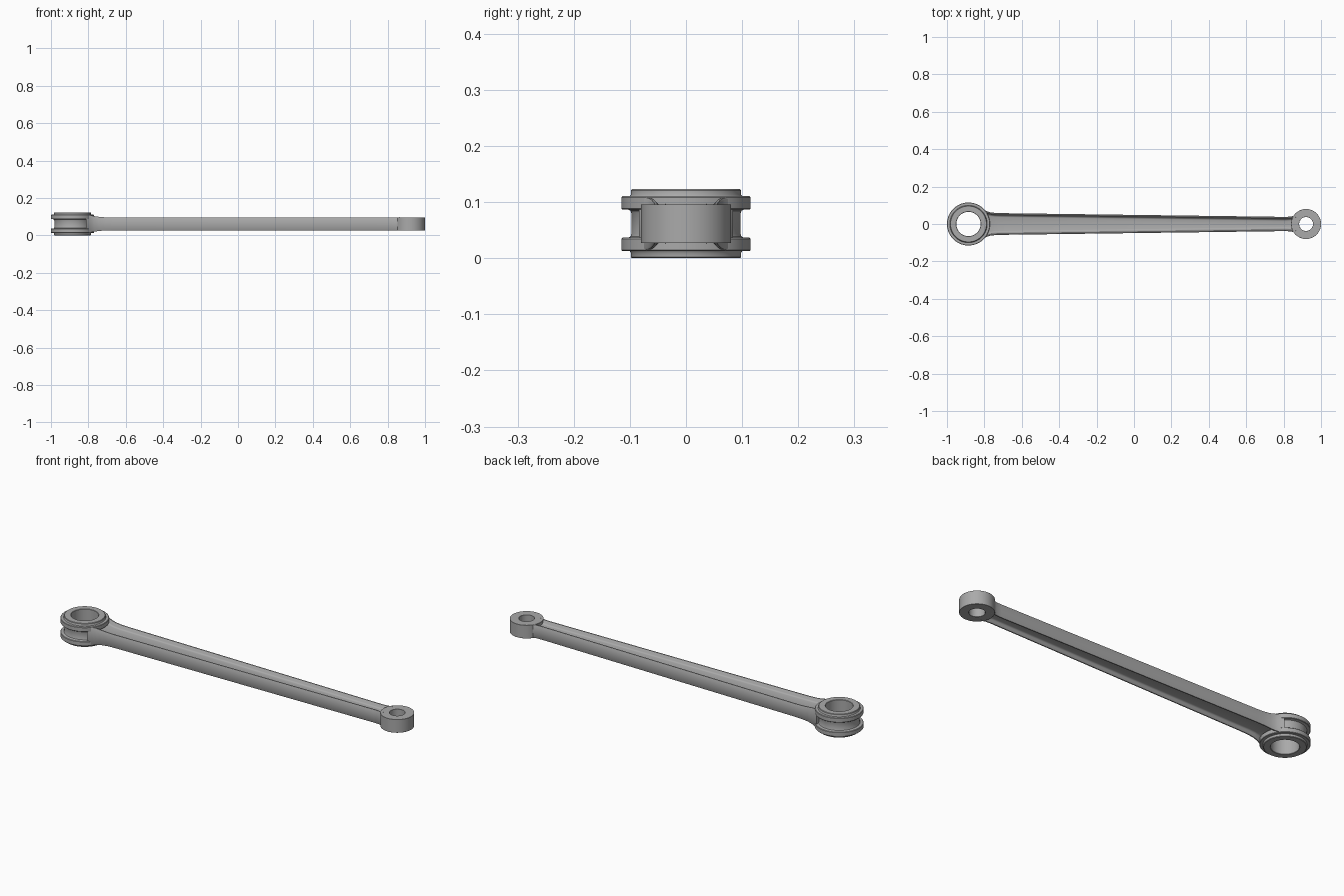
import bpy, bmesh, math
from mathutils import Matrix, Vector

if "Cube" in bpy.data.objects:
    bpy.data.objects.remove(bpy.data.objects["Cube"])

MID = 0.0615  # height of the symmetry plane

steel = bpy.data.materials.new("grey steel")
grey = (0.4, 0.4, 0.4, 1)
steel.use_nodes = True
steel.diffuse_color = grey
steel.node_tree.nodes["Principled BSDF"].inputs["Base Color"].default_value = grey


def finish(bm, name, x=0):
    bmesh.ops.remove_doubles(bm, verts=bm.verts, dist=1e-5)
    bmesh.ops.recalc_face_normals(bm, faces=bm.faces)
    mesh = bpy.data.meshes.new(name)
    bm.to_mesh(mesh)
    bm.free()
    mesh.materials.append(steel)
    obj = bpy.data.objects.new(name, mesh)
    obj.location = (x, 0, MID)
    bpy.context.collection.objects.link(obj)
    bpy.ops.object.select_all(action='DESELECT')
    obj.select_set(True)
    bpy.context.view_layer.objects.active = obj
    bpy.ops.object.shade_smooth_by_angle(angle=math.radians(35))


def lathe(name, x, upper):
    """Spin a closed ring from the upper half of its (radius, height) profile."""
    bm = bmesh.new()
    points = upper + [(r, -z) for r, z in reversed(upper)]
    verts = [bm.verts.new((r, 0, z)) for r, z in points]
    edges = [bm.edges.new((a, b)) for a, b in zip(verts, verts[1:] + verts[:1])]
    bmesh.ops.spin(bm, geom=verts + edges, axis=(0, 0, 1), cent=(0, 0, 0),
                   angle=2 * math.pi, steps=96)
    finish(bm, name, x)


def section(w, h, web):
    """I-beam outline: half width, half height and half web thickness."""
    quarter = [(w, h - 0.003), (w - 0.002, h), (w - 0.007, h), (w - 0.01, h - 0.003),
               (w - 0.013, web + 0.006), (w - 0.017, web + 0.0015), (w - 0.022, web)]
    top = quarter + [(-y, z) for y, z in reversed(quarter)]
    return top + [(-y, -z) for y, z in top]


# Big end: bore, boss, two flanges and the groove between them
lathe("big_end", -0.885, [
    (0.065, 0.06), (0.0665, 0.0615), (0.096, 0.0615), (0.098, 0.0595), (0.098, 0.052),
    (0.1, 0.049), (0.113, 0.049), (0.115, 0.047), (0.115, 0.027), (0.113, 0.025),
    (0.103, 0.025), (0.099, 0.023), (0.097, 0.018)])

# Small end: plain eye
lathe("small_end", 0.92, [(0.037, 0.034), (0.0375, 0.0345), (0.0795, 0.0345), (0.08, 0.034)])

# Tapered rod with a channel on both faces, flared into the ends
stations = [(-0.812, 0.084, 0.0485, 0.03), (-0.8, 0.076, 0.0475, 0.028),
            (-0.785, 0.068, 0.045, 0.024), (-0.77, 0.063, 0.042, 0.02),
            (-0.745, 0.0595, 0.038, 0.017), (-0.71, 0.058, 0.035, 0.015),
            (-0.67, 0.0575, 0.034, 0.015), (0.81, 0.038, 0.034, 0.015),
            (0.838, 0.0395, 0.034, 0.016), (0.85, 0.043, 0.034, 0.022),
            (0.865, 0.05, 0.034, 0.03)]
bm = bmesh.new()
rings = [[bm.verts.new((x, y, z)) for y, z in section(w, h, web)]
         for x, w, h, web in stations]
for a, b in zip(rings, rings[1:]):
    for i in range(len(a)):
        j = (i + 1) % len(a)
        bm.faces.new((a[i], a[j], b[j], b[i]))
for ring in (rings[0], rings[-1]):
    bm.faces.new(ring)
finish(bm, "rod")
